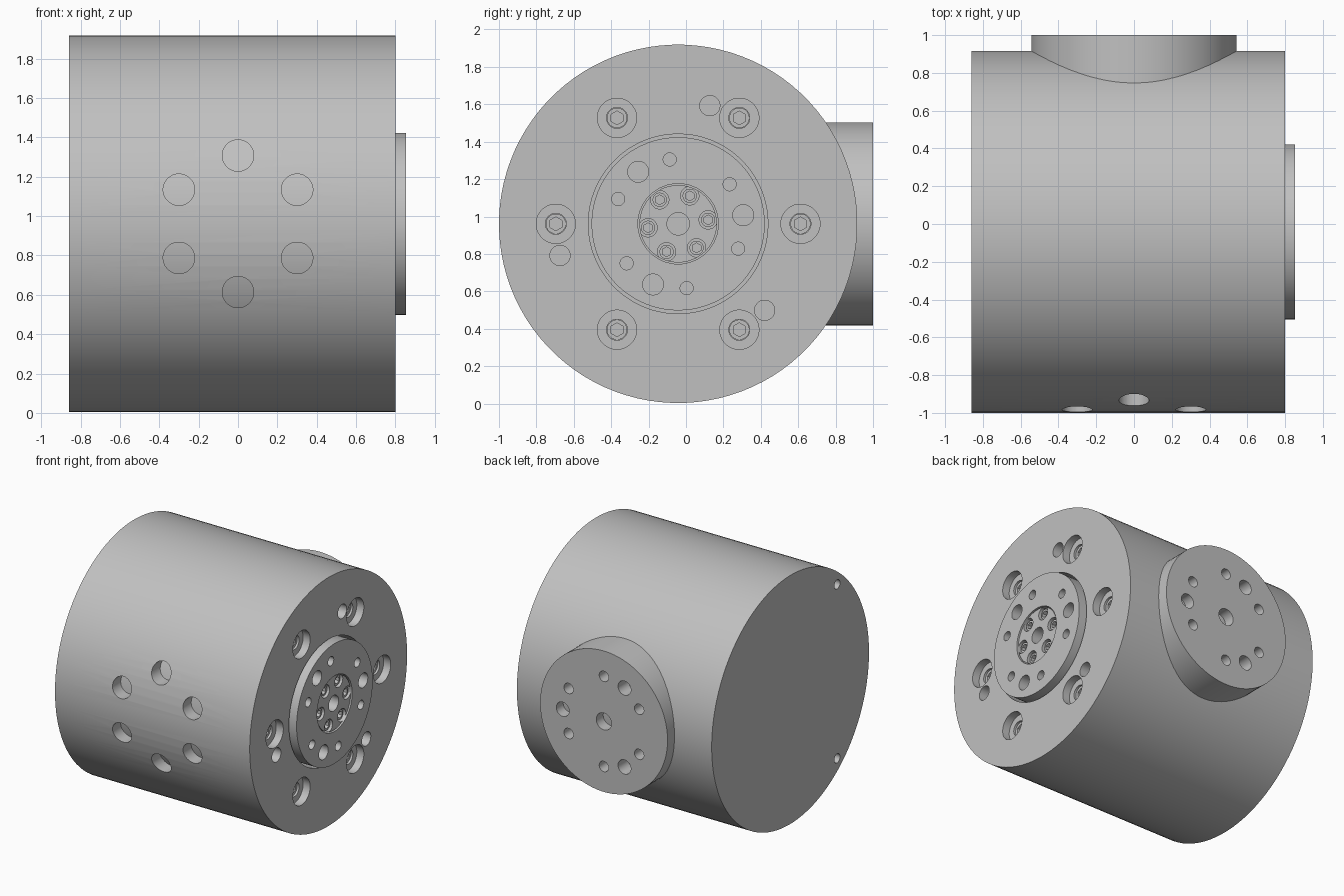
import bpy, bmesh, math
from mathutils import Matrix, Vector

if "Cube" in bpy.data.objects:
    bpy.data.objects.remove(bpy.data.objects["Cube"])

grey = bpy.data.materials.new("machined_grey")
grey.use_nodes = True
colour = (0.53, 0.53, 0.53, 1)
grey.diffuse_color = colour
grey.node_tree.nodes["Principled BSDF"].inputs["Base Color"].default_value = colour

AXIS_Y, AXIS_Z = -0.042, 0.961
X, Y, Z = Vector((1, 0, 0)), Vector((0, 1, 0)), Vector((0, 0, 1))


def frame(u, w, origin):
    """Working plane: u across, z up, w outward."""
    m = Matrix((u, Z, w)).transposed().to_4x4()
    m.translation = origin
    return m


END = frame(Y, X, (0.80, AXIS_Y, AXIS_Z))
CAP = frame(-Y, -X, (-0.86, AXIS_Y, AXIS_Z))
FRONT = frame(X, -Y, (0, -1, AXIS_Z))
BACK = frame(-X, Y, (0, 1, AXIS_Z))


def turned(bm, plane, centre, steps, sides):
    """Closed stepped cylinder through (radius, height) steps."""
    rings = []
    for radius, height in steps:
        ring = []
        for i in range(sides):
            a = 2 * math.pi * (i + 0.5) / sides
            p = Vector((centre[0] + radius * math.cos(a),
                        centre[1] + radius * math.sin(a), height))
            ring.append(bm.verts.new(plane @ p))
        rings.append(ring)
    for a, b in zip(rings, rings[1:]):
        for i in range(sides):
            j = (i + 1) % sides
            bm.faces.new((a[i], a[j], b[j], b[i]))
    bm.faces.new(rings[0])
    bm.faces.new(rings[-1])


def make(name, plane, items, sides):
    """One object from many turned pieces: (centre, steps)."""
    bm = bmesh.new()
    for centre, steps in items:
        turned(bm, plane, centre, steps, sides)
    bmesh.ops.recalc_face_normals(bm, faces=bm.faces)
    mesh = bpy.data.meshes.new(name)
    bm.to_mesh(mesh)
    bm.free()
    mesh.materials.append(grey)
    obj = bpy.data.objects.new(name, mesh)
    bpy.context.scene.collection.objects.link(obj)
    parts.append(obj)
    return obj


def drill(obj, plane, items, sides=32):
    """Cut turned pieces out of an object."""
    cutter = make("cutter", plane, items, sides)
    parts.remove(cutter)
    cutter.hide_render = True
    mod = obj.modifiers.new("holes", 'BOOLEAN')
    mod.operation = 'DIFFERENCE'
    mod.solver = 'EXACT'
    mod.object = cutter
    bpy.context.view_layer.update()
    graph = bpy.context.evaluated_depsgraph_get()
    mesh = bpy.data.meshes.new_from_object(obj.evaluated_get(graph))
    obj.modifiers.clear()
    obj.data = mesh
    bpy.data.objects.remove(cutter)


def circle(radius, count, start):
    """Evenly spaced points, start angle in degrees."""
    angles = [math.radians(start + 360 * i / count) for i in range(count)]
    return [(radius * math.cos(a), radius * math.sin(a)) for a in angles]


def holes(points, radius, depth, top=0.0):
    return [(p, [(radius, top + 0.02), (radius, top - depth)]) for p in points]


def bolts(name, points, radius, top, bottom):
    """Socket head screws with hexagonal recesses."""
    obj = make(name, END, [(p, [(radius, top), (radius, bottom)]) for p in points], 24)
    drill(obj, END, holes(points, radius * 0.68, 0.03, top), 6)


parts = []
MID = [(0, 0)]
R = 0.958

# Main housing with bolt counterbores, dowel holes and flange pocket
housing = make("housing", END, [((0, 0), [(R, 0), (R, -1.6)])], 96)
bolt_points = circle(0.654, 6, 0)
counterbore = [(0.105, 0.02), (0.105, -0.06), (0.056, -0.06), (0.056, -0.15)]
drill(housing, END, [(p, counterbore) for p in bolt_points]
      + holes(circle(0.654, 3, 75), 0.054, 0.12))
drill(housing, END, holes(MID, 0.48, 0.2), 96)

# Side access holes opening onto an inner core
drill(housing, FRONT, holes(circle(0.347, 6, 30), 0.08, 0.32))
make("inner_core", END, [((0, 0), [(0.86, -0.25), (0.86, -1.55)])], 96)
bolts("housing_bolts", bolt_points, 0.054, -0.075, -0.15)

# Rear end cap with two rim holes
end_cap = make("end_cap", CAP, [((0, 0), [(R, 0), (R, -0.06)])], 96)
drill(end_cap, CAP, holes([(0.57, 0.67), (0.57, -0.67)], 0.035, 0.05), 24)

# Output flange
OFFSET = 7.5
flange = make("output_flange", END, [((0, 0), [(0.463, 0.053), (0.463, -0.19)])], 96)
drill(flange, END, holes(circle(0.347, 6, 30 + OFFSET), 0.035, 0.12, 0.053)
      + holes(circle(0.351, 3, OFFSET), 0.056, 0.12, 0.053)
      + holes(MID, 0.215, 0.15, 0.053))

# Recessed hub inside the flange
hub = make("hub", END, [((0, 0), [(0.207, 0.045), (0.207, -0.12)])], 64)
hub_points = circle(0.162, 6, OFFSET)
drill(hub, END, holes(hub_points, 0.049, 0.07, 0.045)
      + holes(MID, 0.06, 0.13, 0.045))
bolts("hub_bolts", hub_points, 0.038, 0.03, -0.03)

# Round mounting boss on the back
boss = make("mounting_boss", BACK, [((0, 0), [(0.543, 0), (0.543, -0.6)])], 96)
drill(boss, BACK, holes(circle(0.347, 6, 30), 0.04, 0.12)
      + holes(circle(0.351, 3, 180), 0.055, 0.12)
      + holes(MID, 0.065, 0.2))

# Smooth the turned surfaces, keep machined edges crisp
for obj in bpy.context.view_layer.objects:
    obj.select_set(obj in parts)
bpy.context.view_layer.objects.active = housing
bpy.ops.object.shade_smooth_by_angle(angle=math.radians(30))
